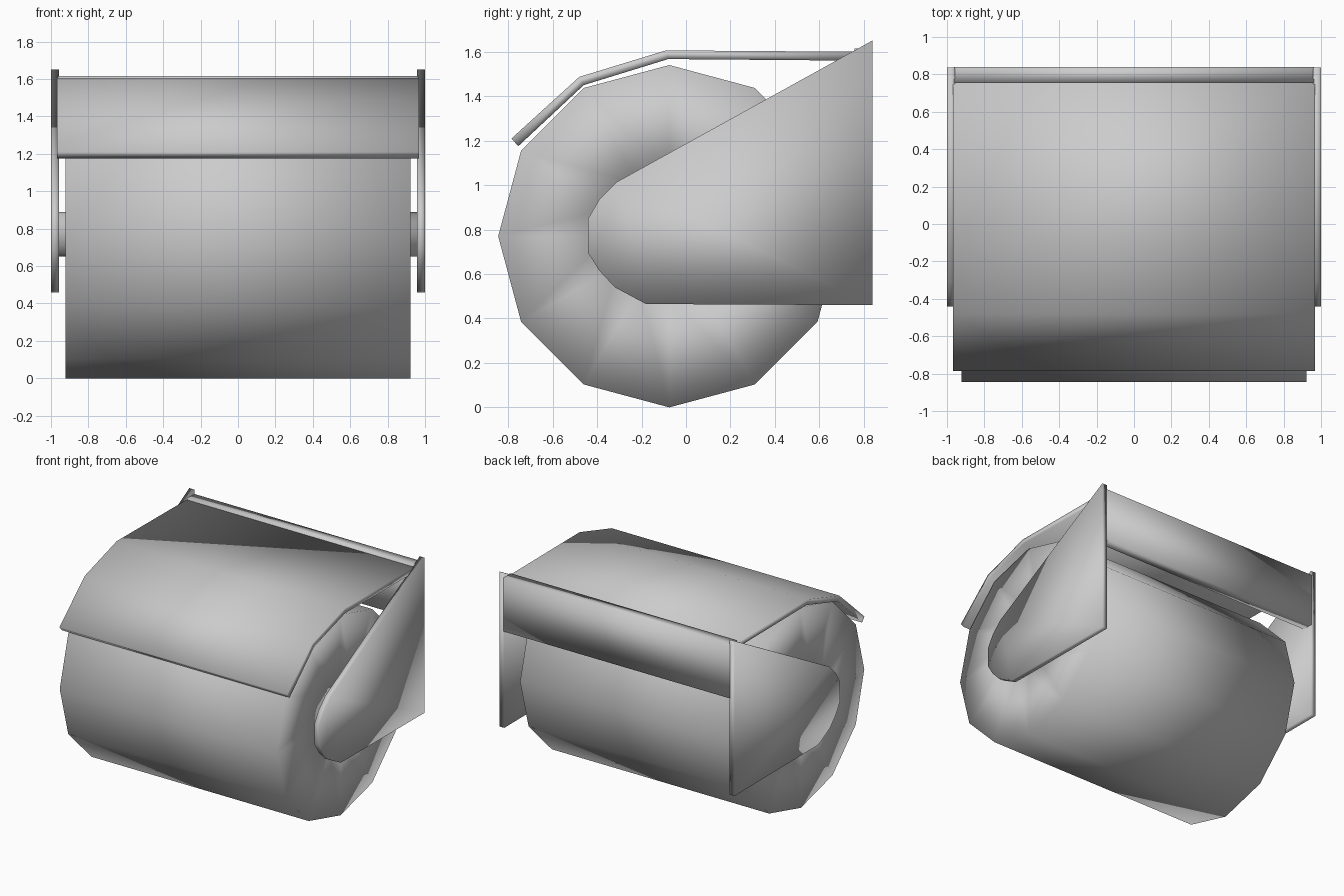
import bpy, bmesh
from math import sin, cos, tau

if "Cube" in bpy.data.objects:
    bpy.data.objects.remove(bpy.data.objects["Cube"])

AXIS_Y, AXIS_Z = -0.075, 0.77   # roll axis in side view


def finish(name, bm):
    bmesh.ops.recalc_face_normals(bm, faces=bm.faces)
    mesh = bpy.data.meshes.new(name)
    bm.to_mesh(mesh)
    bm.free()
    mesh.shade_smooth()          # soft shading over the low-poly forms
    obj = bpy.data.objects.new(name, mesh)
    bpy.context.collection.objects.link(obj)
    return obj


def extrude_x(name, profile, x0, x1):
    """Extrude a closed (y, z) profile from x0 to x1."""
    bm = bmesh.new()
    face = bm.faces.new([bm.verts.new((x0, y, z)) for y, z in profile])
    new = bmesh.ops.extrude_face_region(bm, geom=[face])["geom"]
    verts = [g for g in new if isinstance(g, bmesh.types.BMVert)]
    bmesh.ops.translate(bm, vec=(x1 - x0, 0, 0), verts=verts)
    return finish(name, bm)


def ring(r, n=12):
    return [(AXIS_Y + r * sin(tau * i / n), AXIS_Z + r * cos(tau * i / n)) for i in range(n)]


# Paper roll: twelve-sided tube with a core hole
bm = bmesh.new()
section = [(-0.923, 0.77), (0.923, 0.77), (0.923, 0.27), (-0.923, 0.27)]
loops = [[bm.verts.new((x, y, z)) for y, z in ring(r)] for x, r in section]
for a, b in zip(loops, loops[1:] + loops[:1]):
    for i in range(12):
        j = (i + 1) % 12
        bm.faces.new((a[i], a[j], b[j], b[i]))
finish("paper_roll", bm)

# Rod carrying the roll
extrude_x("roll_rod", ring(0.12), -0.965, 0.965)

# Side brackets with a rounded nose
bracket = [(0.838, 1.65), (-0.31, 1.015), (-0.39, 0.935), (-0.44, 0.85), (-0.44, 0.695),
           (-0.39, 0.615), (-0.32, 0.54), (-0.18, 0.465), (0.838, 0.46)]
for side, s in (("left", -1), ("right", 1)):
    extrude_x("bracket_" + side, bracket, s * 0.957, s * 1.0)

# Bent cover flap over the roll
cover = [(-0.785, 1.21), (-0.48, 1.487), (-0.09, 1.606), (0.765, 1.6),
         (0.765, 1.56), (-0.08, 1.567), (-0.46, 1.45), (-0.755, 1.175)]
extrude_x("cover_flap", cover, -0.967, 0.967)

# Back panel joining the brackets
panel = [(0.757, 1.2), (0.84, 1.2), (0.84, 1.615), (0.757, 1.615)]
extrude_x("back_panel", panel, -0.962, 0.962)
